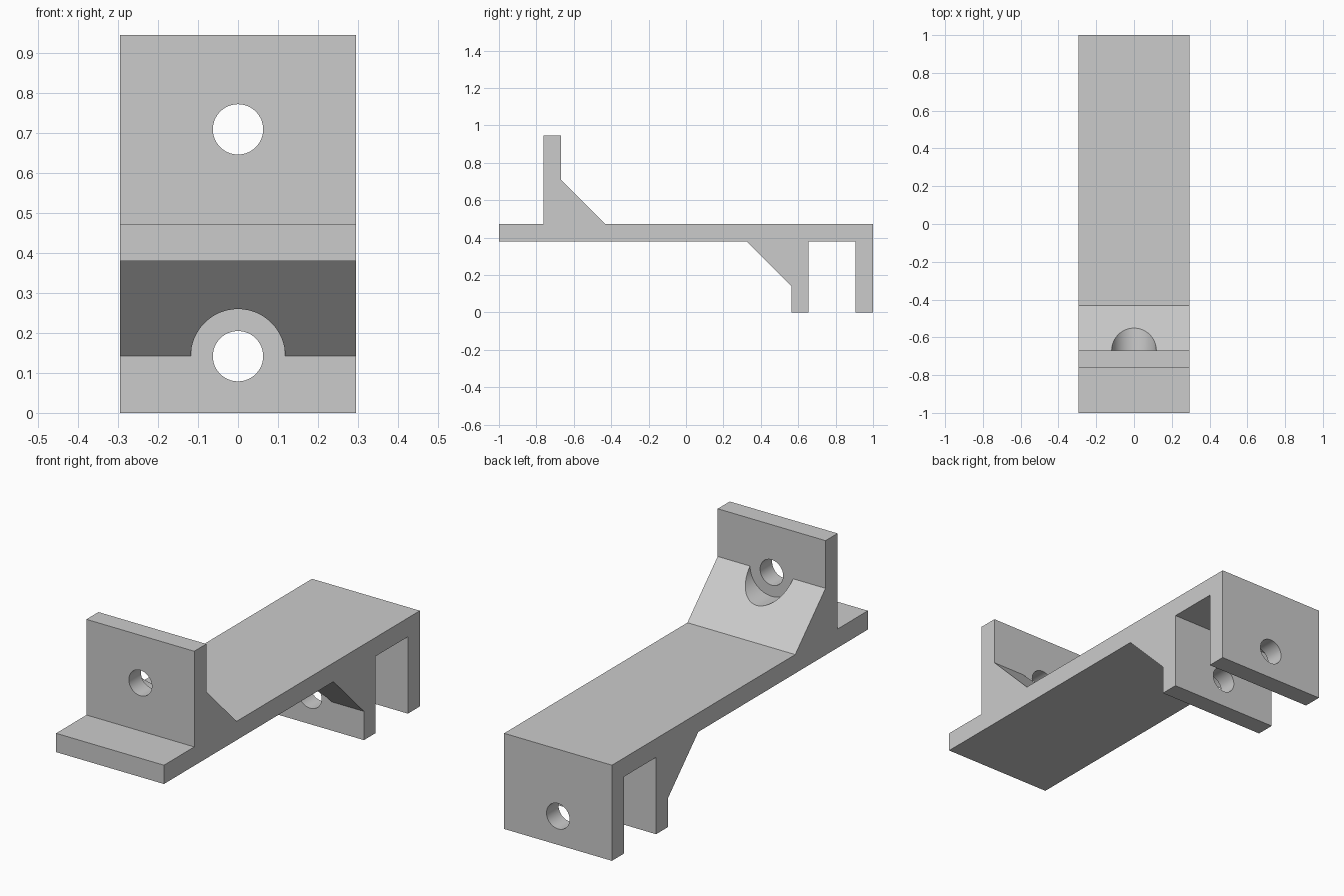
import bpy
import bmesh
import math
from mathutils import Vector

cube = bpy.data.objects.get("Cube")
if cube:
    bpy.data.objects.remove(cube, do_unlink=True)

HALF_WIDTH = 0.295
TOP, UNDER = 0.473, 0.38          # deck faces
FRONT_Z, REAR_Z = 0.71, 0.142     # hole heights
STOP_Y, LUG_Y = -0.669, 0.563     # gusset-side plate faces
HOLE_R, RELIEF_R = 0.063, 0.118

grey = bpy.data.materials.new("light grey")
grey.use_nodes = True
grey.diffuse_color = (0.6, 0.6, 0.6, 1)
grey.node_tree.nodes["Principled BSDF"].inputs["Base Color"].default_value = (0.6, 0.6, 0.6, 1)


def prism(name, points, offset):
    """Extrude a closed outline along the offset vector."""
    bm = bmesh.new()
    face = bm.faces.new([bm.verts.new(p) for p in points])
    ext = bmesh.ops.extrude_face_region(bm, geom=[face])
    moved = [g for g in ext["geom"] if isinstance(g, bmesh.types.BMVert)]
    bmesh.ops.translate(bm, verts=moved, vec=Vector(offset))
    bmesh.ops.recalc_face_normals(bm, faces=bm.faces)
    mesh = bpy.data.meshes.new(name)
    bm.to_mesh(mesh)
    bm.free()
    mesh.materials.append(grey)
    obj = bpy.data.objects.new(name, mesh)
    bpy.context.collection.objects.link(obj)
    return obj


def bore(body, z, radius, y0, y1):
    """Cut a round hole running along y."""
    angles = [math.tau * i / 64 for i in range(64)]
    ring = [(radius * math.cos(a), y0, z + radius * math.sin(a)) for a in angles]
    cutter = prism("hole_cutter", ring, (0, y1 - y0, 0))
    cutter.hide_render = True
    mod = body.modifiers.new("hole", 'BOOLEAN')
    mod.operation = 'DIFFERENCE'
    mod.solver = 'EXACT'
    mod.object = cutter
    bpy.ops.object.modifier_apply(modifier=mod.name)
    bpy.data.objects.remove(cutter, do_unlink=True)


# Side outline: deck, upright front plate, two rear lugs and both gussets
outline = [
    (-1, UNDER), (0.325, UNDER), (LUG_Y, REAR_Z), (LUG_Y, 0),
    (0.655, 0), (0.655, UNDER), (0.906, UNDER), (0.906, 0),
    (1, 0), (1, TOP), (-0.432, TOP), (STOP_Y, FRONT_Z),
    (STOP_Y, 0.946), (-0.763, 0.946), (-0.763, TOP), (-1, TOP),
]
bracket = prism("bracket_body", [(-HALF_WIDTH, y, z) for y, z in outline],
                (2 * HALF_WIDTH, 0, 0))
bpy.context.view_layer.objects.active = bracket
bracket.select_set(True)

# Round reliefs through the gussets
bore(bracket, FRONT_Z, RELIEF_R, STOP_Y, -0.3)
bore(bracket, REAR_Z, RELIEF_R, 0.2, LUG_Y)

# Through holes in the upright plate and the lugs
bore(bracket, FRONT_Z, HOLE_R, -0.9, -0.3)
bore(bracket, REAR_Z, HOLE_R, 0.2, 1.1)

bpy.ops.object.shade_smooth_by_angle(angle=math.radians(30))
